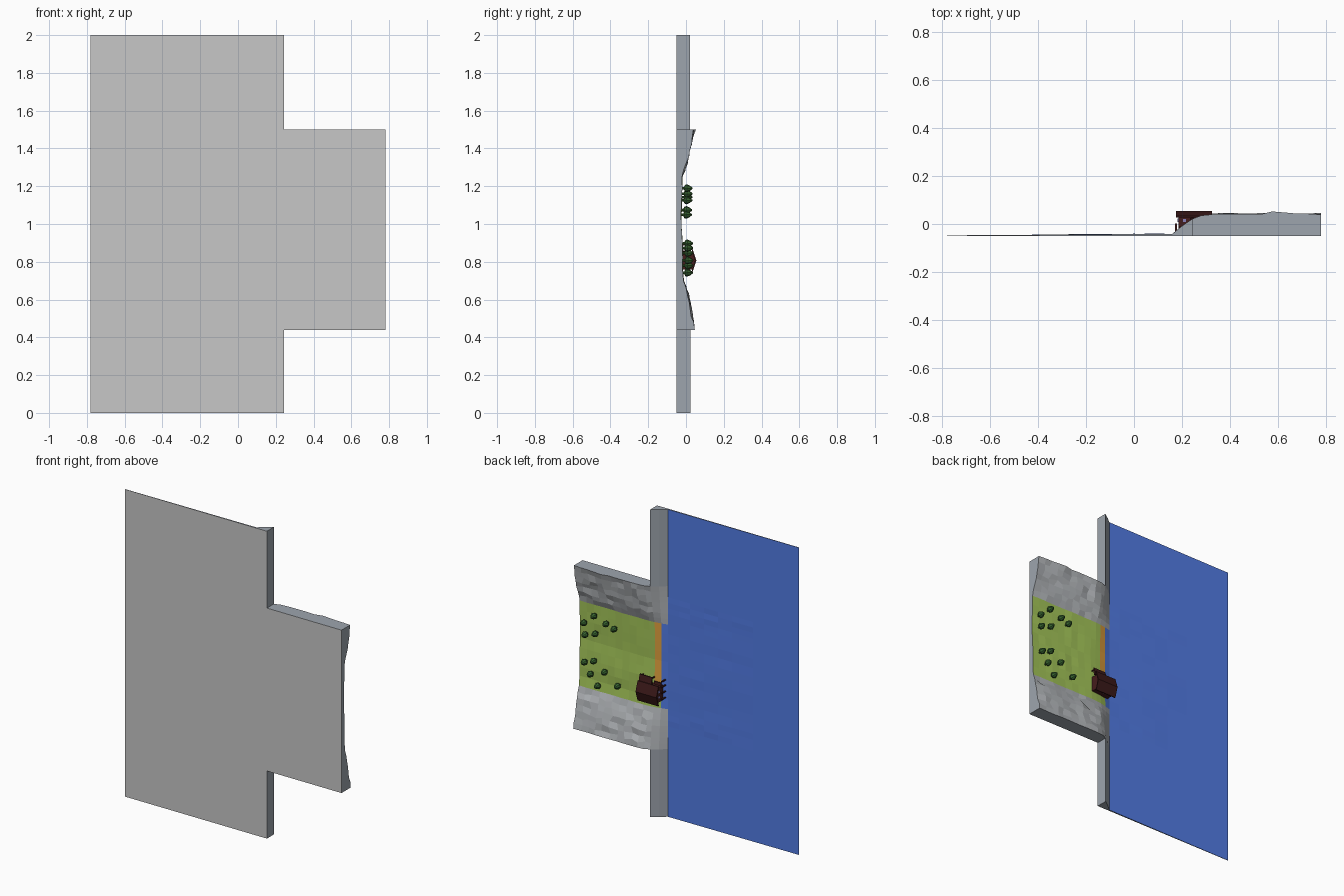
import bpy, bmesh, random
from mathutils import Vector, Matrix

if "Cube" in bpy.data.objects:
    bpy.data.objects.remove(bpy.data.objects["Cube"])

random.seed(4)


def mat(name, rgb):
    m = bpy.data.materials.new(name)
    m.diffuse_color = (*rgb, 1)
    m.use_nodes = True
    m.node_tree.nodes["Principled BSDF"].inputs["Base Color"].default_value = m.diffuse_color
    return m


WATER = mat("water blue", (.085, .20, .78))
ROCK = mat("rock grey", (.45, .47, .49))
GRASS = mat("grass green", (.37, .56, .10))
SAND = mat("sand orange", (.76, .36, .05))
SIDE = mat("side blue grey", (.34, .375, .42))
BASE = mat("base grey", (.57, .57, .57))
LEAF = mat("tree green", (.04, .13, .03))
WOOD = mat("dark wood", (.06, .012, .012))
ROOF = mat("roof brown", (.045, .01, .01))
GLASS = mat("window lavender", (.25, .22, .5))


def finish(name, bm, mats):
    me = bpy.data.meshes.new(name)
    bm.to_mesh(me)
    bm.free()
    for m in mats:
        me.materials.append(m)
    ob = bpy.data.objects.new(name, me)
    bpy.context.collection.objects.link(ob)
    return ob


def interp(pts, t):
    for (a, va), (b, vb) in zip(pts, pts[1:]):
        if t <= b:
            return va + (vb - va) * max(0, (t - a) / (b - a))
    return pts[-1][1]


# Terrain height (along +y): valley section across z, shore ramp along x
VALLEY = [(.44, .044), (.5, .034), (.6, .018), (.66, 0), (.73, -.021), (.8, -.016),
          (.9, -.018), (1, -.027), (1.1, -.023), (1.25, -.02), (1.31, .002),
          (1.4, .02), (1.5, .041)]
SHORE = [(.16, 0), (.2, .4), (.24, .74), (.28, .93), (.32, 1)]
GREEN0, GREEN1 = .7, 1.25


def height(x, z):
    if x <= .16:
        return -.0475 + (x + .78) / .94 * .0065
    return -.041 + (interp(VALLEY, z) + .041) * interp(SHORE, x)


# Landscape slab: gridded top, side walls and flat base
xs = [-.78, -.6, -.45, -.3, -.2, -.1, 0, .08, .16, .2, .243, .28, .32]
xs += [.32 + .46 * i / 9 for i in range(1, 10)]
zs = [0, .22, .44]
for a, b, n in ((.44, GREEN0, 7), (GREEN0, GREEN1, 9), (GREEN1, 1.5, 7)):
    zs += [a + (b - a) * i / n for i in range(1, n + 1)]
zs += [1.75, 2]
bm = bmesh.new()
grid = {}


def vert(i, j):
    if (i, j) not in grid:
        x, z = xs[i], zs[j]
        y, dx, dz = height(x, z), 0, 0
        cliff = .44 <= z <= 1.5 and not GREEN0 - .01 < z < GREEN1 + .01
        if cliff and x > .25:
            y += random.uniform(-.006, .006) if .44 < z < 1.5 else random.uniform(-.002, .003)
            if z not in (.44, 1.5) and x < .77:
                dx, dz = random.uniform(-.012, .012), random.uniform(-.008, .008)
            if z == 1.5 and abs(x - .6) < .04:
                y += .009
        elif .6 < z < 1.4 and -.35 < x < .16:
            y += random.uniform(-.001, .0015)
        elif x > .3:
            y += random.uniform(-.002, .002)
        grid[i, j] = bm.verts.new((x + dx, y, z + dz))
    return grid[i, j]


for i in range(len(xs) - 1):
    for j in range(len(zs) - 1):
        x, z = (xs[i] + xs[i + 1]) / 2, (zs[j] + zs[j + 1]) / 2
        if x > .243 and not .44 < z < 1.5:
            continue
        f = bm.faces.new([vert(i, j), vert(i, j + 1), vert(i + 1, j + 1), vert(i + 1, j)])
        inland = GREEN0 < z < GREEN1
        if x < .16 or (inland and x < .2):
            f.material_index = 0
        elif inland:
            f.material_index = 3 if x < .243 and z > .8 else 2
        else:
            f.material_index = 1 if .44 < z < 1.5 else 4
rim = [e for e in bm.edges if e.is_boundary]
ext = bmesh.ops.extrude_edge_only(bm, edges=rim)["geom"]
for g in ext:
    if isinstance(g, bmesh.types.BMVert):
        g.co.y = -.05
    elif isinstance(g, bmesh.types.BMFace):
        g.material_index = 4
low = [g for g in ext if isinstance(g, bmesh.types.BMEdge)
       and all(abs(v.co.y + .05) < 1e-5 for v in g.verts)]
for f in bmesh.ops.edgeloop_fill(bm, edges=low)["faces"]:
    f.material_index = 5
bmesh.ops.recalc_face_normals(bm, faces=bm.faces)
finish("landscape", bm, [WATER, ROCK, GRASS, SAND, SIDE, BASE])

# Trees: pointed bulbs turned around the y axis
TREES = [(.746, 1.133), (.673, 1.197), (.587, 1.168), (.529, 1.15), (.739, 1.057),
         (.666, 1.082), (.739, .881), (.673, .905), (.695, .815), (.594, .854),
         (.645, .75), (.5, .788)]
BULB = [(.006, -.004), (.007, .01), (.018, .016), (.021, .026), (.014, .042), (.003, .056)]
for n, (x, z) in enumerate(TREES):
    bm = bmesh.new()
    c = Vector((x - .012, height(x, z), z - .008))
    rings = []
    for r, y in BULB:
        rings.append([bm.verts.new(c + Matrix.Rotation(k * 6.28319 / 8, 3, 'Y') @ Vector((r, y, 0)))
                      for k in range(8)])
    for a, b in zip(rings, rings[1:]):
        for k in range(8):
            bm.faces.new([a[k], a[k - 1], b[k - 1], b[k]])
    bm.faces.new(rings[0])
    bm.faces.new(rings[-1])
    bmesh.ops.recalc_face_normals(bm, faces=bm.faces)
    finish(f"tree_{n + 1}", bm, [LEAF])


def box(name, x0, x1, y0, y1, z0, z1, m):
    bm = bmesh.new()
    bmesh.ops.create_cube(bm, size=1)
    for v in bm.verts:
        v.co = ((x0 + x1) / 2 + v.co.x * (x1 - x0), (y0 + y1) / 2 + v.co.y * (y1 - y0),
                (z0 + z1) / 2 + v.co.z * (z1 - z0))
    return finish(name, bm, [m])


def prism(name, x0, x1, section, m):
    # Section of (y, z) points stretched along x
    bm = bmesh.new()
    f = bm.faces.new([bm.verts.new((x0, y, z)) for y, z in section])
    ext = bmesh.ops.extrude_face_region(bm, geom=[f])["geom"]
    bmesh.ops.translate(bm, verts=[g for g in ext if isinstance(g, bmesh.types.BMVert)],
                        vec=(x1 - x0, 0, 0))
    bmesh.ops.recalc_face_normals(bm, faces=bm.faces)
    return finish(name, bm, [m])


# Boathouse with gable roof, side porch, windows and mooring posts
box("house_walls", .185, .315, -.03, .035, .758, .855, WOOD)
prism("house_roof", .175, .325,
      [(.028, .742), (.034, .742), (.055, .806), (.034, .87), (.028, .87), (.047, .806)], ROOF)
prism("house_gable", .185, .315, [(.034, .758), (.05, .806), (.034, .855)], WOOD)
prism("porch_roof", .235, .325, [(.012, .855), (.026, .855), (.012, .905), (.006, .905)], ROOF)
for x in (.24, .315):
    box("porch_post", x, x + .006, -.03, .012, .892, .898, WOOD)
for z in (.785, .82):
    box("front_window", .182, .186, .008, .022, z, z + .012, GLASS)
for x in (.205, .235):
    box("side_window", x, x + .012, .008, .02, .854, .857, GLASS)
for x in (.205, .24, .28):
    box("lower_side_window", x, x + .012, .008, .02, .756, .759, GLASS)
box("jetty_deck", .185, .235, -.014, -.009, .765, .875, WOOD)
for z in (.77, .81, .85, .885):
    box("mooring_post", .172, .179, -.045, .002, z, z + .007, WOOD)
